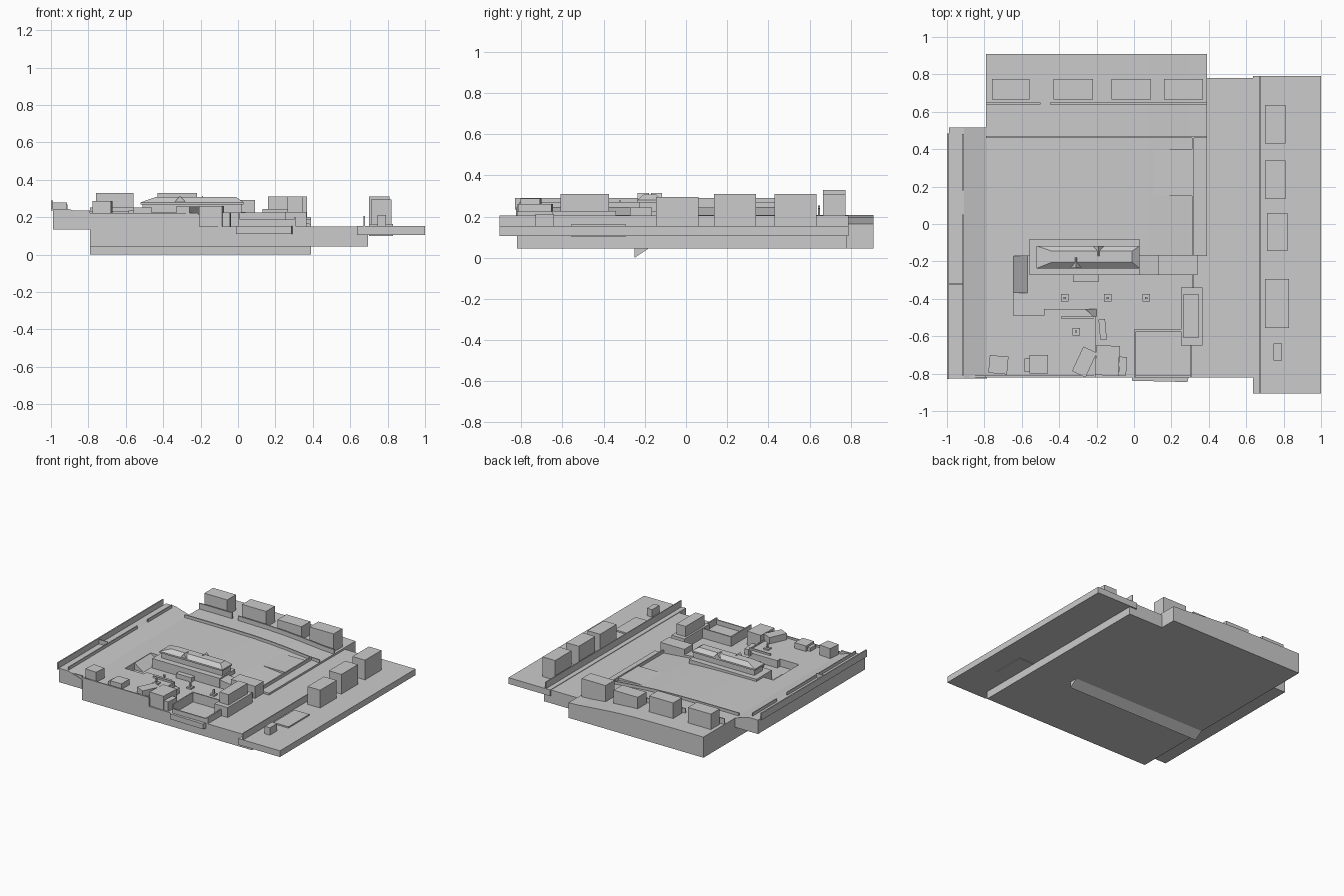
import bpy, bmesh
from math import radians
from mathutils import Matrix

if "Cube" in bpy.data.objects:
    bpy.data.objects.remove(bpy.data.objects["Cube"])


def finish(name, bm):
    bmesh.ops.recalc_face_normals(bm, faces=bm.faces)
    me = bpy.data.meshes.new(name)
    bm.to_mesh(me)
    bm.free()
    ob = bpy.data.objects.new(name, me)
    bpy.context.collection.objects.link(ob)
    return ob


def box(name, x0, x1, y0, y1, z0, z1, rot=0):
    bm = bmesh.new()
    bmesh.ops.create_cube(bm, size=1)
    bm.transform(Matrix.Translation(((x0 + x1) / 2, (y0 + y1) / 2, (z0 + z1) / 2))
                 @ Matrix.Rotation(radians(rot), 4, 'Z')
                 @ Matrix.Diagonal((x1 - x0, y1 - y0, z1 - z0, 1)))
    return finish(name, bm)


def prism(name, pts, a, b, axis='y'):
    """Extrude an (x,z) profile along y, a (y,z) profile along x or an (x,y) plan along z."""
    put = {'y': lambda p, t: (p[0], t, p[1]),
           'x': lambda p, t: (t, p[0], p[1]),
           'z': lambda p, t: (p[0], p[1], t)}[axis]
    bm = bmesh.new()
    lo = [bm.verts.new(put(p, a)) for p in pts]
    hi = [bm.verts.new(put(p, b)) for p in pts]
    n = len(pts)
    bm.faces.new(lo)
    bm.faces.new(hi)
    for i in range(n):
        bm.faces.new((lo[i], lo[(i + 1) % n], hi[(i + 1) % n], hi[i]))
    return finish(name, bm)


# Hill profile: (x, z) from west to east
HILL = [(-.79, .208), (-.6, .208), (-.4, .207), (-.2, .204), (-.05, .198),
        (.08, .189), (.2, .178), (.3, .169), (.39, .165)]


def hill_z(x):
    for (xa, za), (xb, zb) in zip(HILL, HILL[1:]):
        if x <= xb:
            return za + (zb - za) * (x - xa) / (xb - xa)
    return HILL[-1][1]


def hill_fence(name, x0, x1, y, h):
    xs = [x0] + [p[0] for p in HILL if x0 < p[0] < x1] + [x1]
    top = [(x, hill_z(x) + h) for x in xs]
    base = [(x, hill_z(x) - .02) for x in reversed(xs)]
    prism(name, top + base, y - .005, y + .005)


# Ground
box("ground_base", -.79, .39, -.82, .91, .045, .15)
prism("hill", HILL + [(.39, .1), (-.79, .1)], -.17, .91)
prism("front_terrace", [(-.79, -.82), (-.21, -.82), (-.21, -.5), (-.26, -.455),
                        (-.48, -.455), (-.48, -.49), (-.645, -.49),
                        (-.645, -.165), (-.79, -.165)], .1, .208, 'z')
prism("plaza_ramp", [(-.65, .208), (-.57, .15), (-.65, .15)], -.37, -.165)
prism("plaza_ramp_east", [(-.27, .206), (-.2, .15), (-.27, .15)], -.495, -.455)
prism("west_bank", [(-.99, .135), (-.99, .245), (-.91, .245), (-.785, .208),
                    (-.785, .135)], -.825, .515)
prism("underside_ridge", [(-.25, .046), (-.18, .046), (-.25, 0)], -.79, .39, 'x')
box("east_ground", .39, .695, -.82, .78, .045, .15)
box("road_slab", .635, 1, -.905, .79, .105, .154)
box("field_pad", .03, .31, .15, .4, .15, .187)

# Fences
hill_fence("field_fence", -.79, .39, .465, .022)
hill_fence("back_fence_west", -.79, -.5, .645, .045)
hill_fence("back_fence_east", -.45, .39, .645, .035)
box("east_field_fence", .31, .32, -.65, .46, .15, .192)
box("road_fence", .672, .679, -.905, .79, .15, .206)
box("front_fence", -.79, -.21, -.82, -.81, .15, .222)
box("front_fence_west", -.88, -.79, -.82, -.81, .15, .235)
box("west_fence", -1, -.99, -.83, .485, .235, .29)
for y0, y1 in [(-.81, .05), (.18, .48)]:
    box("west_inner_wall", -.92, -.912, y0, y1, .22, .268)
box("west_cross_wall", -.99, -.915, -.323, -.317, .23, .28)

# Houses behind the field
for x0, x1, z in [(-.76, -.56, .33), (-.43, -.22, .33), (-.12, .09, .292), (.16, .37, .31)]:
    box("back_house", x0, x1, .665, .775, .15, z)

# Houses along the road
for x0, x1, y0, y1, z in [(.70, .81, .43, .635, .31), (.70, .81, .135, .34, .31),
                          (.71, .82, -.145, .06, .295), (.745, .79, -.73, -.64, .213)]:
    box("road_house", x0, x1, y0, y1, .15, z)
box("road_pad", .70, .83, -.555, -.295, .1, .165)

# Main hall: podium, upper storey, hipped roof, dormers, entry steps
box("hall_podium", -.56, .03, -.272, -.08, .14, .225)
box("hall_upper", -.51, .02, -.225, -.125, .22, .28)
bm = bmesh.new()
rings = []
for x0, x1, y0, y1, z in [(-.52, .03, -.237, -.117, .268), (-.52, .03, -.237, -.117, .28),
                          (-.44, -.01, -.205, -.145, .308)]:
    rings.append([bm.verts.new((x, y, z)) for x, y in
                  [(x0, y0), (x1, y0), (x1, y1), (x0, y1)]])
bm.faces.new(rings[0])
bm.faces.new(rings[2])
for a, b in zip(rings, rings[1:]):
    for i in range(4):
        bm.faces.new((a[i], a[(i + 1) % 4], b[(i + 1) % 4], b[i]))
finish("hall_roof", bm)
for x, y0, y1 in [(-.31, -.235, -.18), (-.19, -.17, -.117)]:
    prism("hall_dormer", [(x - .03, .28), (x + .03, .28), (x, .314)], y0, y1)
box("hall_steps", -.325, -.19, -.31, -.27, .14, .185)

# Annex and connector
box("hall_annex", .13, .34, -.272, -.165, .14, .245)
prism("annex_connector", [(.02, .14), (.13, .14), (.13, .2), (.02, .215)], -.27, -.165)

# East building with upper block
box("east_building_base", .25, .365, -.65, -.34, .14, .228)
box("east_building_top", .265, .345, -.61, -.375, .22, .31)

# Walled court at the front
box("court_back_wall", 0, .25, -.575, -.565, .14, .225)
box("court_west_wall", 0, .01, -.82, -.565, .14, .225)
box("court_east_wall", .30, .31, -.82, -.65, .14, .2)
box("court_front_wall", 0, .31, -.82, -.81, .14, .187)
prism("court_ledge", [(-.01, -.81), (-.01, -.838), (.285, -.845), (.295, -.81)],
      .11, .152, 'z')

# Terrace wall
box("terrace_wall", -.39, -.205, -.505, -.495, .15, .222)
box("terrace_side_wall", -.215, -.205, -.82, -.5, .14, .215)

# Small front houses, slightly turned
for x0, x1, y0, y1, z, r in [(-.775, -.675, -.8, -.705, .287, -5),
                             (-.56, -.46, -.8, -.7, .252, 0),
                             (-.585, -.56, -.79, -.72, .235, 0),
                             (-.305, -.225, -.81, -.665, .258, -25),
                             (-.205, -.08, -.81, -.65, .26, -3),
                             (-.08, -.04, -.81, -.71, .225, -3),
                             (-.185, -.15, -.62, -.51, .195, 5)]:
    box("front_house", x0, x1, y0, y1, .14, z, r)

# Plaza posts on small bases
for x, y, z in [(-.37, -.395, .15), (-.14, -.395, .15), (.065, -.395, .15), (-.31, -.575, .207)]:
    box("post_base", x - .02, x + .02, y - .02, y + .02, z - .01, z + .012)
    box("post", x - .006, x + .006, y - .006, y + .006, z, z + .045)
